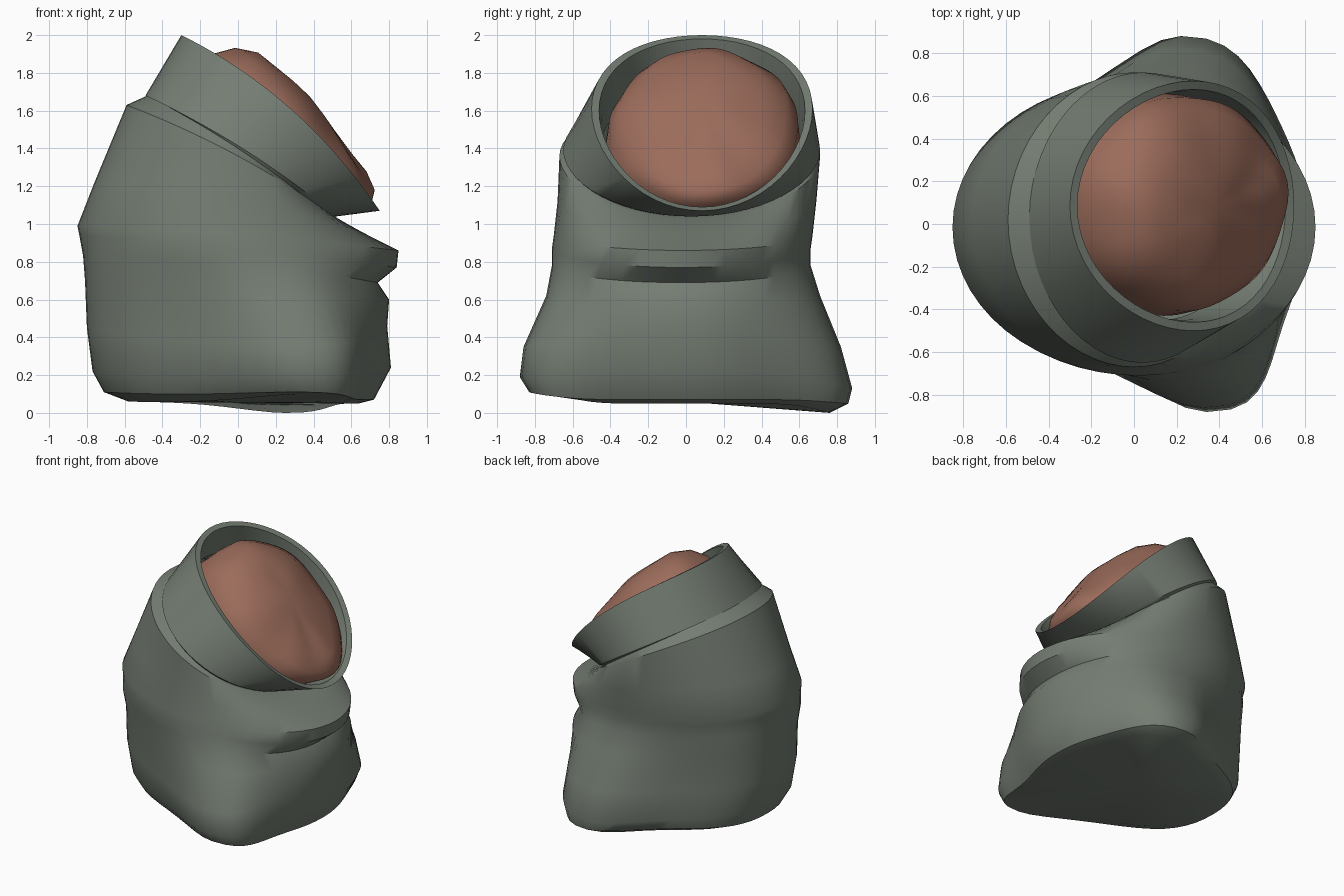
import bpy, bmesh, math

N = 56


def material(name, rgb):
    m = bpy.data.materials.new(name)
    m.diffuse_color = (*rgb, 1)
    return m


def ring(bm, xb, zb, xf, zf, y0, y1, xs, zs, ear=0.0, skew=0.0, dip=0.0, wob=0.0):
    """Tilted oval through a back point, a front point and two side points.
    ear = extra width that only appears as a corner at the sides."""
    out = []
    e = 4 if ear else 2
    for i in range(N):
        t = 2 * math.pi * i / N
        c, s = math.cos(t), math.sin(t)
        cx = c ** 0.85 if ear and c > 0 else c
        x = (xb + xf) / 2 + (xf - xb) / 2 * cx + (xs - (xb + xf) / 2) * s ** e
        z = (zb + zf) / 2 + (zf - zb) / 2 * c + (zs - (zb + zf) / 2) * s * s
        x -= skew * s ** 5
        z -= dip * s ** 9
        w = ((y1 - y0) / 2 - ear) * abs(s) ** (0.9 if ear else 1)
        w += ear * abs(s) ** (6 if c > 0 else 12)
        y = (y0 + y1) / 2 + math.copysign(w, s)
        # small lumps
        k = wob * (math.sin(3 * t + 1) + 0.6 * math.sin(7 * t))
        out.append(bm.verts.new((x + k * c, y + k * s, z + 0.4 * k)))
    return out


def loft(name, rings, mat, cap_start=None, cap_end=None, smooth=38):
    bm = bmesh.new()
    loops = [ring(bm, *r) for r in rings]
    for a, b in zip(loops, loops[1:]):
        for i in range(N):
            j = (i + 1) % N
            bm.faces.new((a[i], a[j], b[j], b[i]))
    for loop, point in ((loops[0], cap_start), (loops[-1], cap_end)):
        if point:
            v = bm.verts.new(point)
            for i in range(N):
                bm.faces.new((loop[i], loop[(i + 1) % N], v))
    bmesh.ops.recalc_face_normals(bm, faces=bm.faces)
    me = bpy.data.meshes.new(name)
    bm.to_mesh(me)
    bm.free()
    me.materials.append(mat)
    ob = bpy.data.objects.new(name, me)
    bpy.context.collection.objects.link(ob)
    bpy.ops.object.select_all(action='DESELECT')
    ob.select_set(True)
    bpy.context.view_layer.objects.active = ob
    bpy.ops.object.shade_smooth_by_angle(angle=math.radians(smooth))
    return ob


cloth = material("grey green cloth", (0.175, 0.205, 0.17))
filling = material("red brown filling", (0.33, 0.15, 0.105))

# Sack: bottom, corner bulges, front fold, shoulder, cuff, rim and inner wall
loft("sack", [
    # back x, z   front x, z   sides y      side x, z
    (-0.58, 0.06, 0.64, 0.05, -0.68, 0.76, 0.30, 0.05, 0.14, 0.05, 0.05),
    (-0.71, 0.11, 0.72, 0.07, -0.83, 0.86, 0.30, 0.08, 0.20, 0.06, 0.03),
    (-0.77, 0.22, 0.81, 0.24, -0.88, 0.88, 0.28, 0.16, 0.21, 0.06, 0.03),
    (-0.80, 0.45, 0.79, 0.46, -0.86, 0.82, 0.26, 0.35, 0.17, 0.06, 0.0),
    (-0.81, 0.70, 0.80, 0.60, -0.74, 0.71, 0.15, 0.62, 0.06, 0.03, 0.0),
    (-0.82, 0.83, 0.74, 0.69, -0.71, 0.66, 0.05, 0.78, 0.01, 0.0, 0.0),
    (-0.84, 0.94, 0.84, 0.77, -0.71, 0.66, 0.02, 0.87),
    (-0.85, 0.99, 0.85, 0.86, -0.70, 0.67, 0.0, 0.94),
    (-0.76, 1.22, 0.69, 0.94, -0.68, 0.69, 0.0, 1.12),
    (-0.59, 1.63, 0.52, 1.03, -0.67, 0.71, 0.0, 1.36),
    (-0.48, 1.68, 0.48, 1.04, -0.64, 0.69, 0.03, 1.38),
    (-0.49, 1.68, 0.52, 1.04, -0.65, 0.71, 0.04, 1.39),
    (-0.30, 2.00, 0.75, 1.07, -0.50, 0.67, 0.28, 1.61),
    (-0.265, 1.98, 0.71, 1.09, -0.46, 0.63, 0.28, 1.60),
    (-0.29, 1.90, 0.67, 1.07, -0.45, 0.62, 0.23, 1.52),
    (-0.34, 1.76, 0.55, 1.06, -0.45, 0.61, 0.12, 1.40),
], cloth, cap_start=(0.0, 0.05, 0.055))

# Lumpy heap filling the opening
loft("heap", [
    (-0.34, 1.74, 0.58, 1.06, -0.43, 0.61, 0.14, 1.38),
    (-0.25, 1.83, 0.70, 1.11, -0.40, 0.60, 0.25, 1.51, 0, 0, 0, 0.008),
    (-0.15, 1.90, 0.71, 1.17, -0.34, 0.54, 0.29, 1.59, 0, 0, 0, 0.012),
    (-0.02, 1.935, 0.67, 1.26, -0.25, 0.42, 0.33, 1.64, 0, 0, 0, 0.012),
    (0.10, 1.91, 0.60, 1.36, -0.13, 0.29, 0.36, 1.66, 0, 0, 0, 0.006),
    (0.24, 1.80, 0.50, 1.51, -0.03, 0.19, 0.38, 1.67),
], filling, cap_end=(0.38, 0.08, 1.675), smooth=60)
